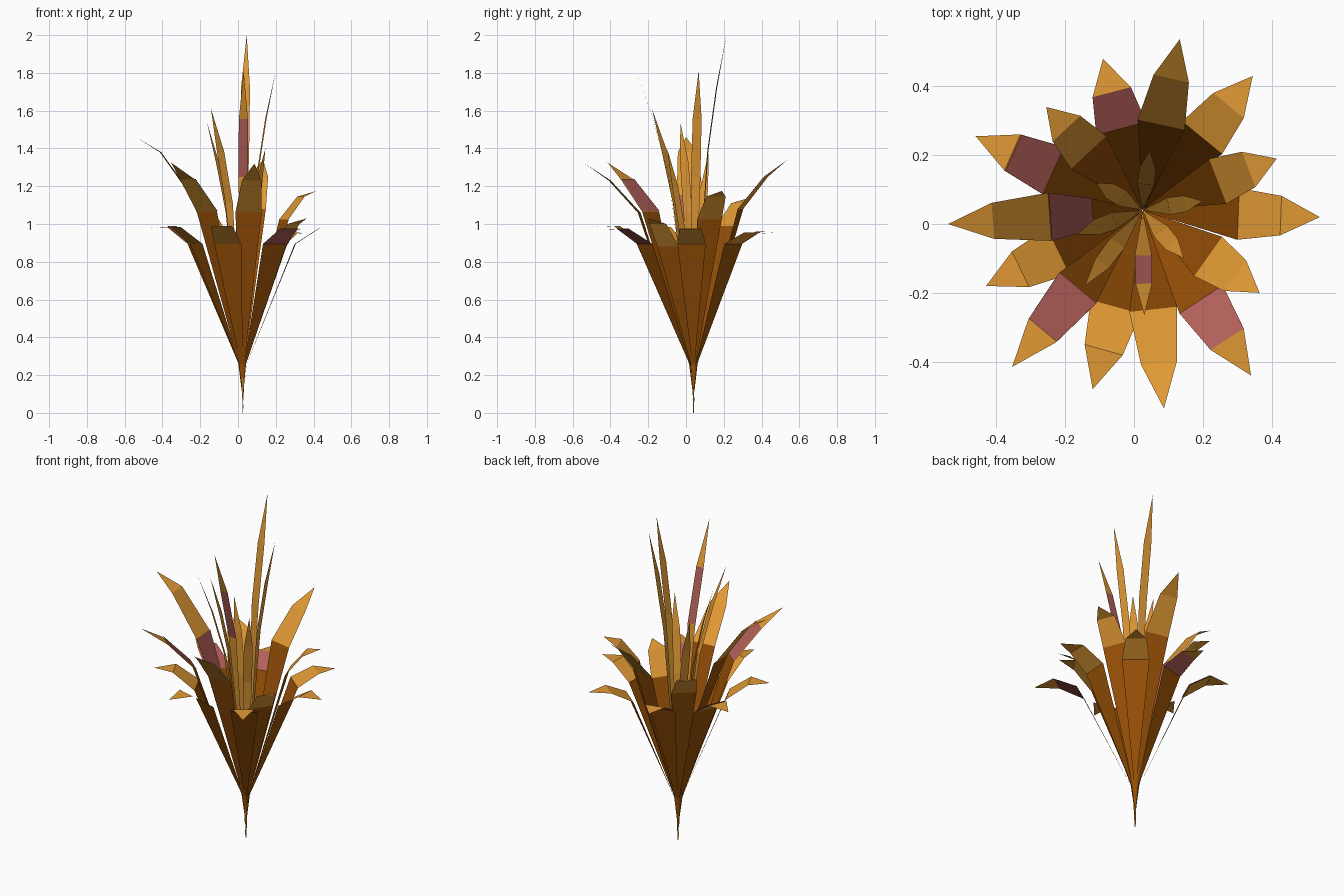
import bpy
from mathutils import Vector

if "Cube" in bpy.data.objects:
    bpy.data.objects.remove(bpy.data.objects["Cube"])


def mat(name, rgb):
    m = bpy.data.materials.new(name)
    m.diffuse_color = (*rgb, 1)
    m.use_nodes = True
    m.node_tree.nodes["Principled BSDF"].inputs["Base Color"].default_value = m.diffuse_color
    return m


MATS = [mat("dark_brown_orange", (0.32, 0.083, 0.002)),
        mat("light_orange", (0.75, 0.32, 0.035)),
        mat("dusty_red", (0.45, 0.115, 0.10))]
DARK, LIGHT, RED = 0, 1, 2
ROOT = Vector((0.025, 0.04, 0))


def leaf(name, tip, rows, colours, start, inner_red=None):
    """Flat tapering blade. rows: (reach fraction, height, width) below the tip.
    inner_red: index of a segment that is red on its upper side only."""
    flat = Vector((tip[0], tip[1], 0)) - ROOT
    side = Vector((-flat.y, flat.x, 0)).normalized()
    verts = []
    for f, z, w in start + rows:
        c = ROOT + flat * f + Vector((0, 0, z))
        verts += [c - side * w / 2, c + side * w / 2]
    verts.append(Vector(tip))
    n = len(start + rows) - 1
    faces = [(2 * i, 2 * i + 1, 2 * i + 3, 2 * i + 2) for i in range(n)]
    faces.append((2 * n, 2 * n + 1, 2 * n + 2))
    colours = [colours[0]] * (n + 1 - len(colours)) + colours
    if inner_red is not None:
        # thin red plate just above the segment
        lift = Vector((0, 0, 0.004)) - flat.normalized() * 0.003
        k = len(verts)
        verts += [verts[v] + lift for v in faces[inner_red]]
        faces.append((k, k + 1, k + 2, k + 3))
        colours = colours + [RED]
    me = bpy.data.meshes.new(name)
    me.from_pydata(verts, [], faces)
    for m in MATS:
        me.materials.append(m)
    for p, c in zip(me.polygons, colours):
        p.material_index = c
    ob = bpy.data.objects.new(name, me)
    bpy.context.collection.objects.link(ob)


PLAIN, BAND = [DARK, LIGHT, LIGHT], [DARK, RED, LIGHT]
STEM = [(0.01, 0.12, 0.004), (0.04, 0.26, 0.012)]

# Low outer leaves, bending over flat at the end
low = [((0.54, 0.02, 0.97), PLAIN, None), ((0.345, 0.43, 0.95), PLAIN, None),
       ((-0.09, 0.48, 0.955), BAND, None), ((-0.46, 0.255, 0.98), PLAIN, 2),
       ((-0.43, -0.18, 0.98), PLAIN, None), ((-0.12, -0.48, 0.985), PLAIN, None),
       ((0.34, -0.44, 0.97), BAND, None)]
for i, (t, c, r) in enumerate(low):
    leaf(f"low_leaf_{i}", t,
         [(0.54, 0.895, 0.15), (0.78, t[2] + 0.005, 0.115)], c, STEM, r)

# Middle-height leaves
mid = [(0.415, 0.19, 1.175), (-0.255, 0.34, 1.14), (0.365, -0.20, 1.03)]
for i, t in enumerate(mid):
    leaf(f"middle_leaf_{i}", t,
         [(0.56, t[2] - 0.15, 0.14), (0.79, t[2] - 0.03, 0.11)], PLAIN, STEM)

# High outer leaves
high = [((0.133, 0.537, 1.34), None), ((-0.354, -0.415, 1.325), 2),
        ((0.087, -0.536, 1.32), None)]
for i, (t, r) in enumerate(high):
    leaf(f"high_leaf_{i}", t,
         [(0.50, t[2] - 0.26, 0.14), (0.77, t[2] - 0.09, 0.105)], PLAIN, STEM, r)
leaf("high_leaf_side", (-0.54, 0, 1.46),
     [(0.26, 0.81, 0.09), (0.48, 1.15, 0.14), (0.77, 1.38, 0.105)],
     [DARK, DARK, LIGHT, LIGHT], STEM, 2)

# Upright centre blades
centre = [(0.046, 0.214, 2.0), (0.2, 0.067, 1.81), (0.03, -0.265, 1.81),
          (-0.143, -0.18, 1.61), (-0.165, -0.03, 1.54), (0.145, -0.10, 1.40),
          (-0.11, 0.12, 1.38)]
for i, t in enumerate(centre):
    h = t[2]
    thread = [(0.01, 0.0 if i < 3 else 0.08, 0.004), (0.08, h * 0.22, 0.009)]
    leaf(f"centre_blade_{i}", t, [(0.43, h * 0.69, 0.05), (0.70, h * 0.86, 0.048)],
         [LIGHT, RED if i == 2 else LIGHT, LIGHT], thread)
